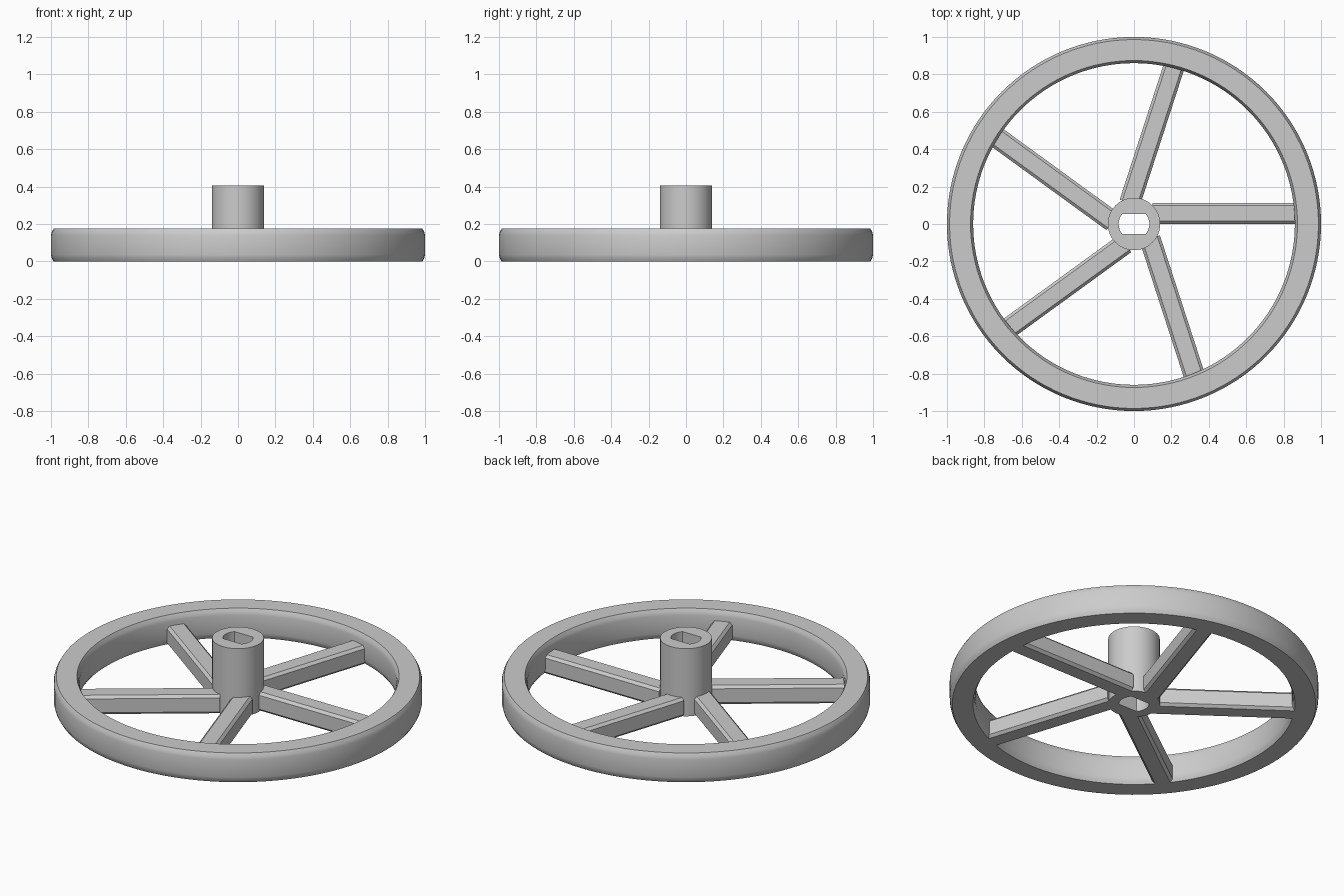
import bpy, bmesh, math
from mathutils import Matrix

if "Cube" in bpy.data.objects:
    bpy.data.objects.remove(bpy.data.objects["Cube"], do_unlink=True)

grey = bpy.data.materials.new("plain_grey")
grey.use_nodes = True
grey.diffuse_color = (0.6, 0.6, 0.6, 1)
grey.node_tree.nodes["Principled BSDF"].inputs["Base Color"].default_value = (0.6, 0.6, 0.6, 1)


def finish(bm, name, smooth=True):
    """Turn a bmesh into a named, coloured object."""
    bmesh.ops.recalc_face_normals(bm, faces=bm.faces)
    mesh = bpy.data.meshes.new(name)
    bm.to_mesh(mesh)
    bm.free()
    mesh.materials.append(grey)
    obj = bpy.data.objects.new(name, mesh)
    bpy.context.collection.objects.link(obj)
    if smooth:
        bpy.ops.object.select_all(action="DESELECT")
        obj.select_set(True)
        bpy.context.view_layer.objects.active = obj
        bpy.ops.object.shade_smooth_by_angle(angle=math.radians(32))
    return obj


def loft(bm, rings):
    """Skin a closed sequence of closed vertex rings."""
    for i, ring in enumerate(rings):
        nxt = rings[(i + 1) % len(rings)]
        for j in range(len(ring)):
            k = (j + 1) % len(ring)
            bm.faces.new((ring[j], ring[k], nxt[k], nxt[j]))


# Rim: section with eased edges, swept around the axis
HEIGHT, OUTER, INNER, SIDES = 0.175, 1.0, 0.86, 128
ease = [(0.014, 0), (0.004, 0.018), (0, 0.035)]
outer_half = [(OUTER - d, z) for d, z in ease]
inner_half = [(INNER + d, z) for d, z in ease]
section = outer_half + [(r, HEIGHT - z) for r, z in reversed(outer_half)]
section += [(r, HEIGHT - z) for r, z in inner_half] + list(reversed(inner_half))
bm = bmesh.new()
rings = []
for i in range(SIDES):
    a = math.tau * i / SIDES
    rings.append([bm.verts.new((r * math.cos(a), r * math.sin(a), z)) for r, z in section])
loft(bm, rings)
finish(bm, "rim")

# Hub: tube with a double-flat bore
HUB_R, HUB_H, BORE_R, FLAT = 0.14, 0.405, 0.082, 0.054
bm = bmesh.new()


def hub_ring(radius, z, flat=None):
    ring = []
    tip = math.asin(flat / radius) if flat else math.pi / 4
    for q in range(4):
        # alternate arc and flat quarters so both rings share a vertex count
        start = (-tip, tip, math.pi - tip, math.pi + tip)[q]
        span = 2 * tip if q % 2 == 0 else math.pi - 2 * tip
        for s in range(16):
            a = start + span * s / 16
            x, y = radius * math.cos(a), radius * math.sin(a)
            if flat:
                y = max(-flat, min(flat, y))
            ring.append(bm.verts.new((x, y, z)))
    return ring


loft(bm, [hub_ring(HUB_R, 0), hub_ring(HUB_R, HUB_H),
          hub_ring(BORE_R, HUB_H, FLAT), hub_ring(BORE_R, 0, FLAT)])
finish(bm, "hub")

# Spokes: five bevelled square bars, each set to one side of its radius
START, END, SIZE, BEVEL = 0.1, 0.92, 0.113, 0.015
for n in range(5):
    bm = bmesh.new()
    bmesh.ops.create_cube(bm, size=1)
    bmesh.ops.scale(bm, vec=(END - START, SIZE, SIZE), verts=bm.verts)
    bmesh.ops.translate(bm, vec=((START + END) / 2, SIZE / 2, SIZE / 2), verts=bm.verts)
    long_edges = [e for e in bm.edges if abs(e.verts[0].co.x - e.verts[1].co.x) > 0.1]
    bmesh.ops.bevel(bm, geom=long_edges, offset=BEVEL, segments=1, affect="EDGES")
    bm.transform(Matrix.Rotation(math.tau * n / 5, 4, "Z"))
    finish(bm, f"spoke_{n + 1}", smooth=False)
